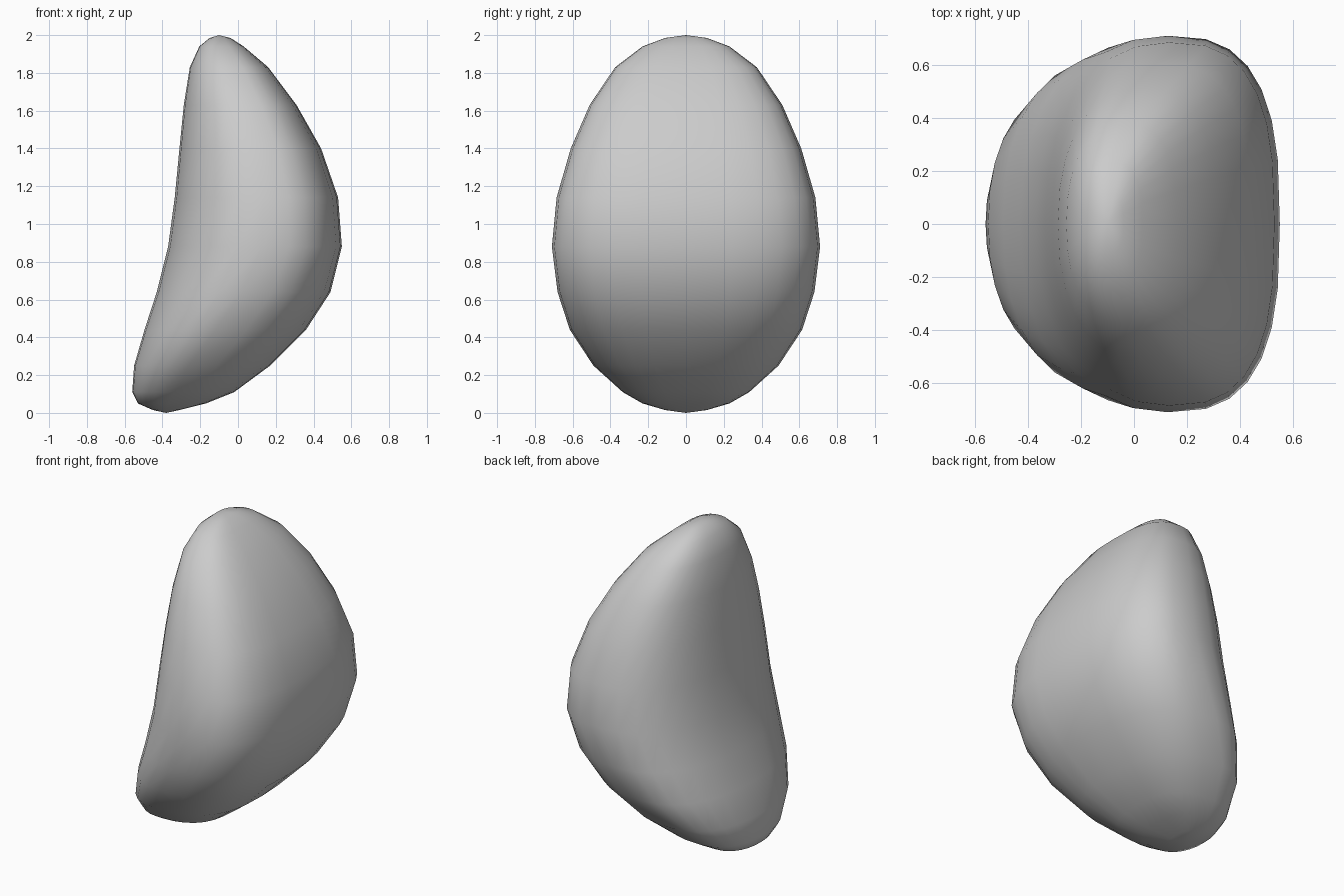
import bpy, bmesh
from math import cos, sin, tau

if "Cube" in bpy.data.objects:
    bpy.data.objects.remove(bpy.data.objects["Cube"])

SEGMENTS = 28

# Horizontal sections: height, hollow-side x, bulging-side x, half depth, crest position
SECTIONS = [
    (.015, -.45, -.31, .11, .5), (.05, -.53, -.17, .23, .45), (.11, -.56, -.02, .335, .42),
    (.25, -.55, .17, .49, .4), (.44, -.495, .36, .615, .44), (.64, -.43, .49, .68, .49),
    (.88, -.37, .55, .71, .54), (1.14, -.335, .53, .685, .54), (1.4, -.31, .44, .61, .53),
    (1.63, -.287, .31, .51, .52), (1.83, -.255, .16, .375, .5), (1.94, -.205, .03, .23, .5),
    (1.985, -.15, -.04, .11, .5),
]


def power(value, exponent):
    return abs(value) ** exponent * (1 if value >= 0 else -1)


def section(bm, z, left, right, depth, crest):
    """Rounded D outline: boxy on the bulging side, softer on the hollow side."""
    centre = left + (right - left) * crest
    ring = []
    for i in range(SEGMENTS):
        c, s = cos(tau * i / SEGMENTS), sin(tau * i / SEGMENTS)
        reach, n = (right - centre, 2.8) if c > 0 else (centre - left, 2.25)
        ring.append(bm.verts.new((centre + reach * power(c, 2 / n), depth * power(s, 2 / n), z)))
    return ring


# Body: stacked sections closed by a point at each end
bm = bmesh.new()
rings = [section(bm, *row) for row in SECTIONS]
bottom = bm.verts.new((-.38, 0, 0))
top = bm.verts.new((-.1, 0, 2))
for i in range(SEGMENTS):
    j = (i + 1) % SEGMENTS
    for low, high in zip(rings, rings[1:]):
        bm.faces.new((low[i], low[j], high[j], high[i]))
    bm.faces.new((bottom, rings[0][j], rings[0][i]))
    bm.faces.new((top, rings[-1][i], rings[-1][j]))
bmesh.ops.recalc_face_normals(bm, faces=bm.faces)
for face in bm.faces:
    face.smooth = True

mesh = bpy.data.meshes.new("curved_pebble")
bm.to_mesh(mesh)
bm.free()
pebble = bpy.data.objects.new("curved_pebble", mesh)
bpy.context.collection.objects.link(pebble)

# Grey surface
grey = bpy.data.materials.new("plain_grey")
grey.use_nodes = True
colour = (.6, .6, .6, 1)
grey.diffuse_color = colour
grey.node_tree.nodes["Principled BSDF"].inputs["Base Color"].default_value = colour
mesh.materials.append(grey)
